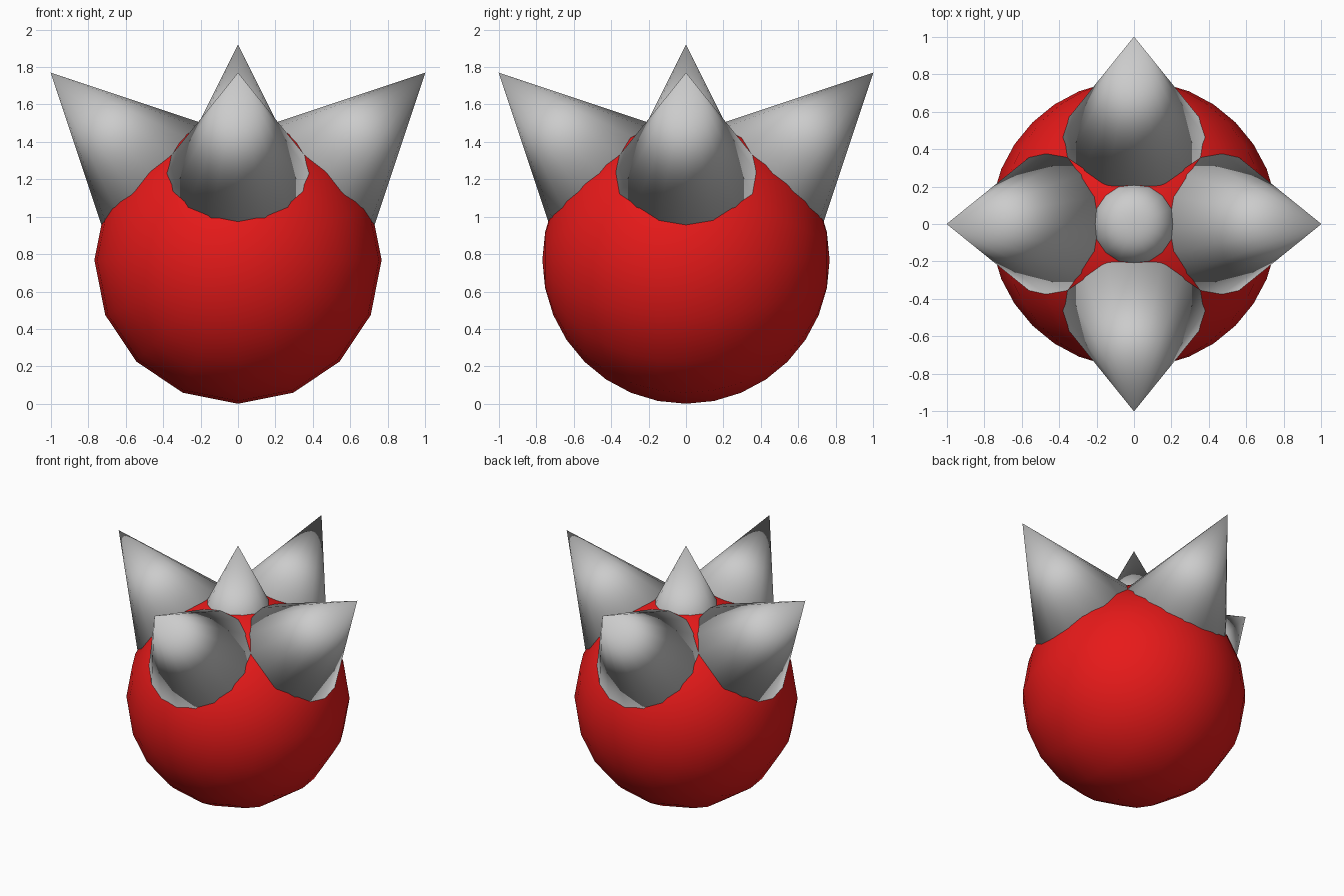
import bpy
from math import pi, sin, cos
from mathutils import Vector

if "Cube" in bpy.data.objects:
    bpy.data.objects.remove(bpy.data.objects["Cube"])

R = 0.768                      # ball radius, also spike length
CENTRE = Vector((0, 0, R))

red = bpy.data.materials.new("red")
red.diffuse_color = (0.8, 0.01, 0.01, 1)
red.use_nodes = True
red.node_tree.nodes["Principled BSDF"].inputs["Base Color"].default_value = red.diffuse_color

# Ball, poles along the y axis
bpy.ops.mesh.primitive_uv_sphere_add(segments=16, ring_count=16, radius=R,
                                     location=CENTRE, rotation=(pi / 2, 0, 0))
ball = bpy.context.object
ball.name = "ball"
ball.data.materials.append(red)
bpy.ops.object.shade_smooth()


def spike(name, direction, tip_distance):
    """Cone pointing away from the ball centre, its base buried in the ball."""
    direction = direction.normalized()
    bpy.ops.mesh.primitive_cone_add(
        vertices=16, radius1=R / 2, radius2=0, depth=R,
        location=CENTRE + direction * (tip_distance - R / 2),
        rotation=direction.to_track_quat('Z', 'Y').to_euler())
    bpy.context.object.name = name
    bpy.ops.object.shade_smooth()


# Upright spike and four tilted ones around it
spike("top_spike", Vector((0, 0, 1)), 1.5 * R)
for i, side in enumerate(("right", "back", "left", "front")):
    a = i * pi / 2
    spike(side + "_spike", Vector((cos(a), sin(a), 1)), 1.417)
